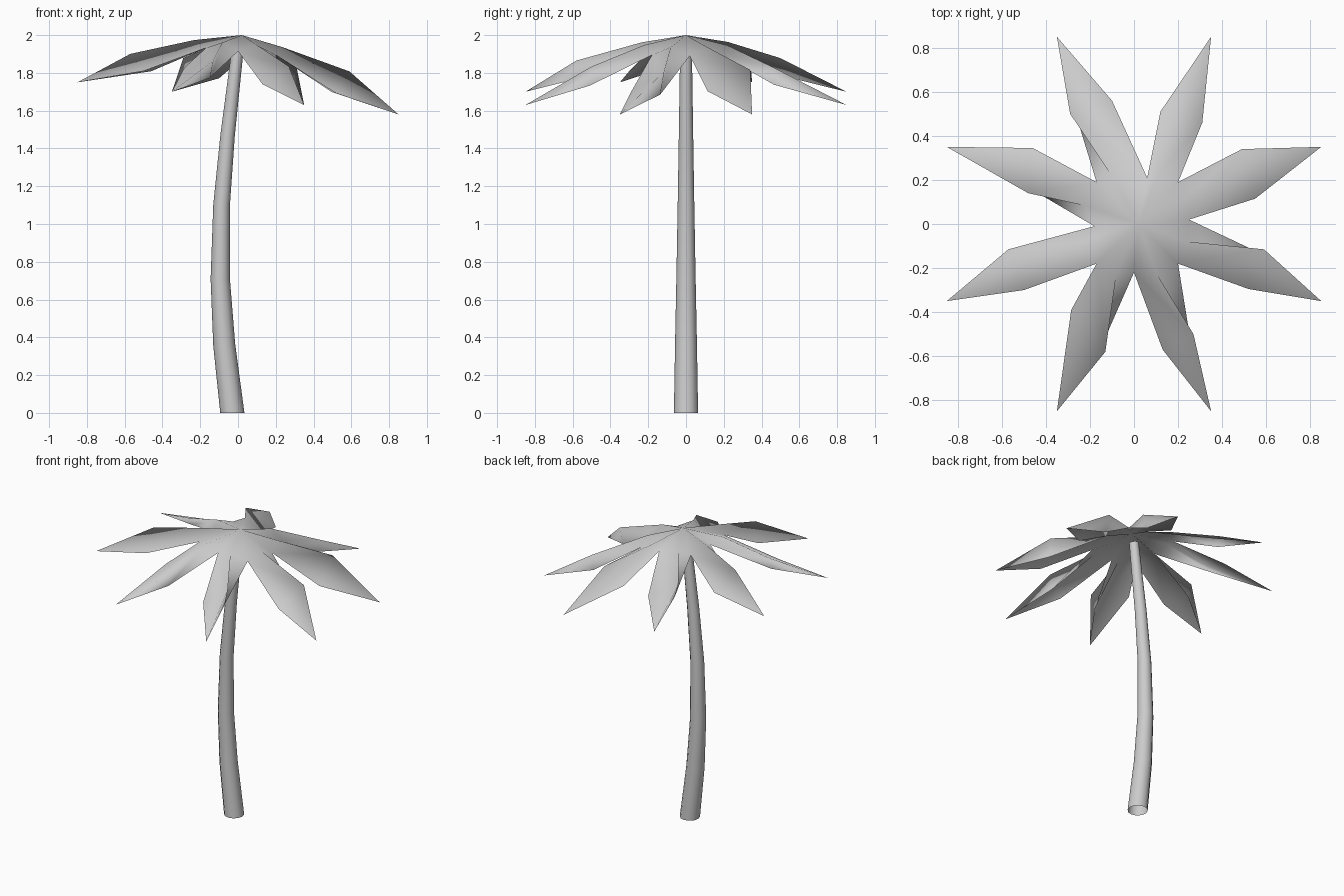
import bpy, bmesh, math
from mathutils import Vector

if "Cube" in bpy.data.objects:
    bpy.data.objects.remove(bpy.data.objects["Cube"])


def finish(bm, name, angle):
    bmesh.ops.recalc_face_normals(bm, faces=bm.faces)
    mesh = bpy.data.meshes.new(name)
    bm.to_mesh(mesh)
    bm.free()
    obj = bpy.data.objects.new(name, mesh)
    bpy.context.collection.objects.link(obj)
    bpy.ops.object.select_all(action='DESELECT')
    obj.select_set(True)
    bpy.context.view_layer.objects.active = obj
    bpy.ops.object.shade_smooth_by_angle(angle=math.radians(angle))
    return obj


# Trunk: tapered rings swept along a curved path (x, z, radius), open ends
path = [(-0.03, 0, 0.064), (-0.073, 0.36, 0.058), (-0.094, 0.71, 0.051),
        (-0.087, 1.10, 0.044), (-0.055, 1.47, 0.038), (0.0, 1.94, 0.031)]
SIDES = 12
bm = bmesh.new()
rings = []
for i, (x, z, r) in enumerate(path):
    a, b = path[max(i - 1, 0)], path[min(i + 1, len(path) - 1)]
    lean = 0 if i == 0 else (b[0] - a[0]) / (b[1] - a[1])
    ring = []
    for k in range(SIDES):
        t = 2 * math.pi * k / SIDES
        dx = r * math.cos(t)
        ring.append(bm.verts.new((x + dx, r * math.sin(t), z - dx * lean)))
    rings.append(ring)
for lo, hi in zip(rings, rings[1:]):
    for k in range(SIDES):
        n = (k + 1) % SIDES
        bm.faces.new((lo[k], lo[n], hi[n], hi[k]))
finish(bm, "trunk", 60)

# Crown: eight rolled fronds, anticlockwise: tip, the shoulder the fold
# leans over, and the opposite low shoulder
fronds = [((0.85, 0.35), (0.49, 0.34), (0.55, 0.115)),
          ((0.35, 0.85), (0.31, 0.46), (0.12, 0.51)),
          ((-0.35, 0.85), (-0.29, 0.50), (-0.10, 0.56)),
          ((-0.85, 0.35), (-0.48, 0.14), (-0.46, 0.345)),
          ((-0.85, -0.35), (-0.57, -0.115), (-0.50, -0.30)),
          ((-0.35, -0.85), (-0.13, -0.58), (-0.285, -0.39)),
          ((0.35, -0.85), (0.27, -0.50), (0.13, -0.57)),
          ((0.85, -0.35), (0.59, -0.115), (0.52, -0.295))]
valleys = [(0.25, 0.02), (0.20, 0.19), (0.06, 0.21), (-0.17, 0.19),
           (-0.18, -0.01), (-0.17, -0.18), (0.0, -0.22), (0.20, -0.18)]
bm = bmesh.new()


def vert(xy, height, tilt=0.1):
    # the whole crown droops towards +x
    return bm.verts.new((xy[0], xy[1], height - tilt * xy[0]))


def shoulder(xy):
    # edges sink as they get further out
    return vert(xy, 1.76 - 0.4 * (xy.length - 0.57), 0.11)


top = bm.verts.new((0.02, 0, 2.0))
valley = [vert(v, 1.915) for v in valleys]
for i, points in enumerate(fronds):
    tip_xy, fold_xy, low_xy = [Vector(p) for p in points]
    tip = vert(tip_xy, 1.665)
    mid = vert(fold_xy, 1.855, 0.08)
    inner = vert(tip_xy * 0.18 + fold_xy * 0.14, 1.955, 0.08)
    right = shoulder(low_xy)
    left = shoulder(fold_xy.lerp(low_xy, 0.12))
    if low_xy.cross(fold_xy) < 0:
        right, left = left, right
    v0, v1 = valley[i], valley[(i + 1) % 8]
    for f in ((top, v0, inner), (top, inner, v1),
              (v0, right, mid, inner), (inner, mid, left, v1),
              (right, tip, mid), (mid, tip, left)):
        bm.faces.new(f)
finish(bm, "palm_fronds", 150)
